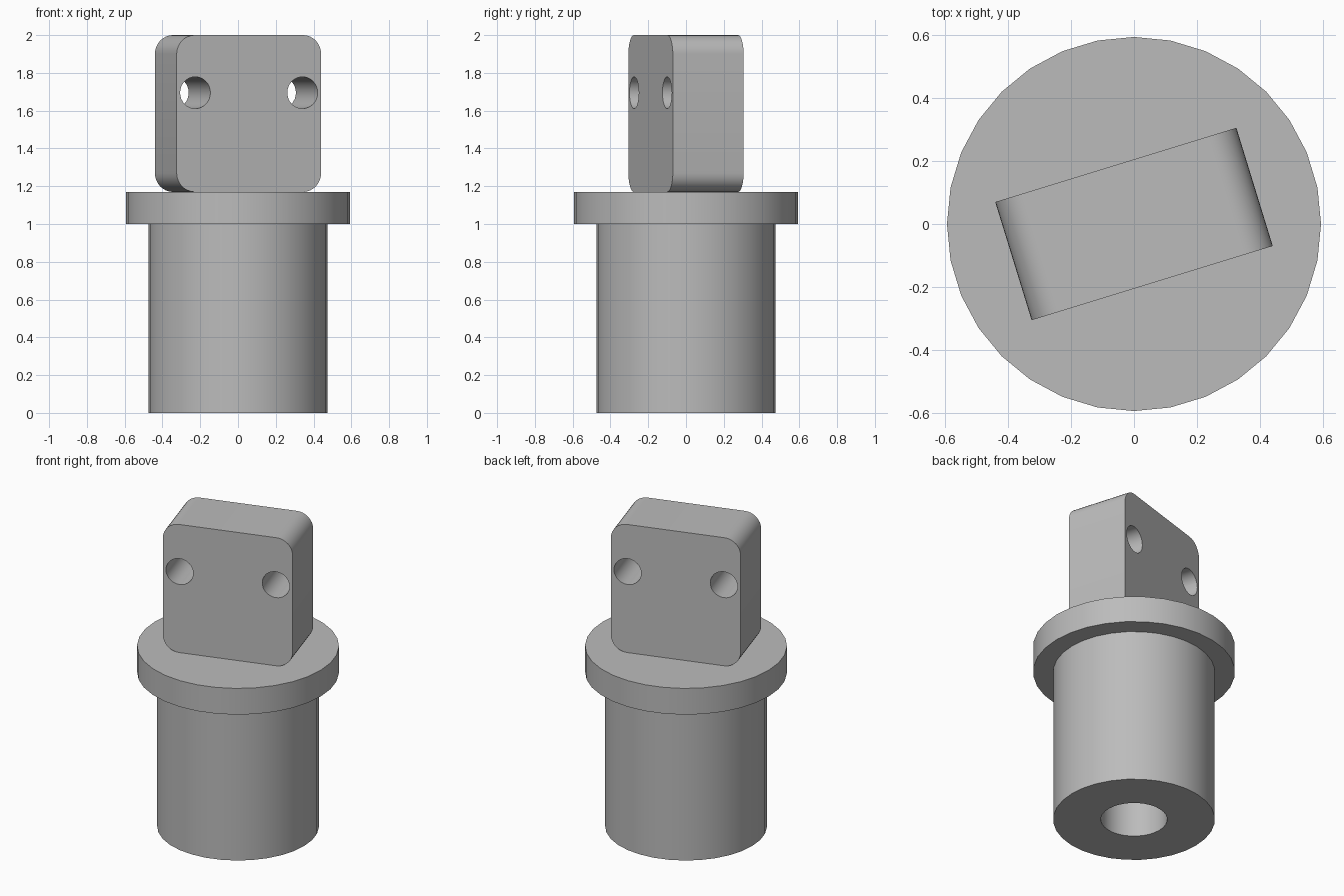
import bpy, bmesh
from math import sin, cos, pi, radians
from mathutils import Matrix

if "Cube" in bpy.data.objects:
    bpy.data.objects.remove(bpy.data.objects["Cube"], do_unlink=True)

SEGMENTS = 32
TURN = Matrix.Rotation(radians(17.1), 4, "Z")

grey = bpy.data.materials.new("plain grey")
grey.use_nodes = True
grey.diffuse_color = (0.5, 0.5, 0.5, 1)
grey.node_tree.nodes["Principled BSDF"].inputs["Base Color"].default_value = (0.5, 0.5, 0.5, 1)


def make_object(name, bm):
    bmesh.ops.recalc_face_normals(bm, faces=bm.faces)
    mesh = bpy.data.meshes.new(name)
    bm.to_mesh(mesh)
    bm.free()
    mesh.materials.append(grey)
    obj = bpy.data.objects.new(name, mesh)
    bpy.context.collection.objects.link(obj)
    return obj


def select_only(obj):
    bpy.ops.object.select_all(action="DESELECT")
    obj.select_set(True)
    bpy.context.view_layer.objects.active = obj


def smooth(obj):
    select_only(obj)
    bpy.ops.object.shade_smooth_by_angle(angle=radians(30))


def turned_part(name, profile):
    """Revolve a radius/height profile that starts and ends on the axis."""
    bm = bmesh.new()
    verts = [bm.verts.new((r, 0, z)) for r, z in profile]
    edges = [bm.edges.new(pair) for pair in zip(verts, verts[1:])]
    bmesh.ops.spin(bm, geom=verts + edges, cent=(0, 0, 0), axis=(0, 0, 1),
                   angle=2 * pi, steps=SEGMENTS, use_merge=True)
    bmesh.ops.remove_doubles(bm, verts=bm.verts, dist=0.0001)
    return make_object(name, bm)


def rounded_block(name, half_width, half_depth, bottom, top, radius, steps=8):
    """Extrude a rounded rectangle front to back."""
    bm = bmesh.new()
    middle, half_height = (bottom + top) / 2, (top - bottom) / 2
    outline = []
    for corner, (sx, sz) in enumerate([(1, 1), (-1, 1), (-1, -1), (1, -1)]):
        for i in range(steps + 1):
            a = (corner + i / steps) * pi / 2
            x = sx * (half_width - radius) + radius * cos(a)
            z = middle + sz * (half_height - radius) + radius * sin(a)
            outline.append(bm.verts.new((x, -half_depth, z)))
    face = bm.faces.new(outline)
    extruded = bmesh.ops.extrude_face_region(bm, geom=[face], use_keep_orig=True)
    moved = [v for v in extruded["geom"] if isinstance(v, bmesh.types.BMVert)]
    bmesh.ops.translate(bm, verts=moved, vec=(0, 2 * half_depth, 0))
    bm.transform(TURN)
    return make_object(name, bm)


# Hollow shank with its collar
shank = turned_part("shank_and_collar", [
    (0, 1.0), (0.195, 1.0), (0.195, 0), (0.475, 0),
    (0.475, 1.0), (0.593, 1.0), (0.593, 1.17), (0, 1.17)])
smooth(shank)

# Turned tab on top
tab = rounded_block("mounting_tab", 0.4, 0.196, 1.17, 2.0, 0.1)

# Two cross holes through the tab
bm = bmesh.new()
for side in (-1, 1):
    place = TURN @ Matrix.Translation((side * 0.297, 0, 1.695)) @ Matrix.Rotation(pi / 2, 4, "X")
    bmesh.ops.create_cone(bm, cap_ends=True, segments=SEGMENTS, radius1=0.084,
                          radius2=0.084, depth=1, matrix=place)
cutter = make_object("hole_cutter", bm)
cutter.hide_render = True
cut = tab.modifiers.new("holes", "BOOLEAN")
cut.operation = "DIFFERENCE"
cut.solver = "EXACT"
cut.object = cutter
select_only(tab)
bpy.ops.object.modifier_apply(modifier=cut.name)
bpy.data.objects.remove(cutter, do_unlink=True)
smooth(tab)
